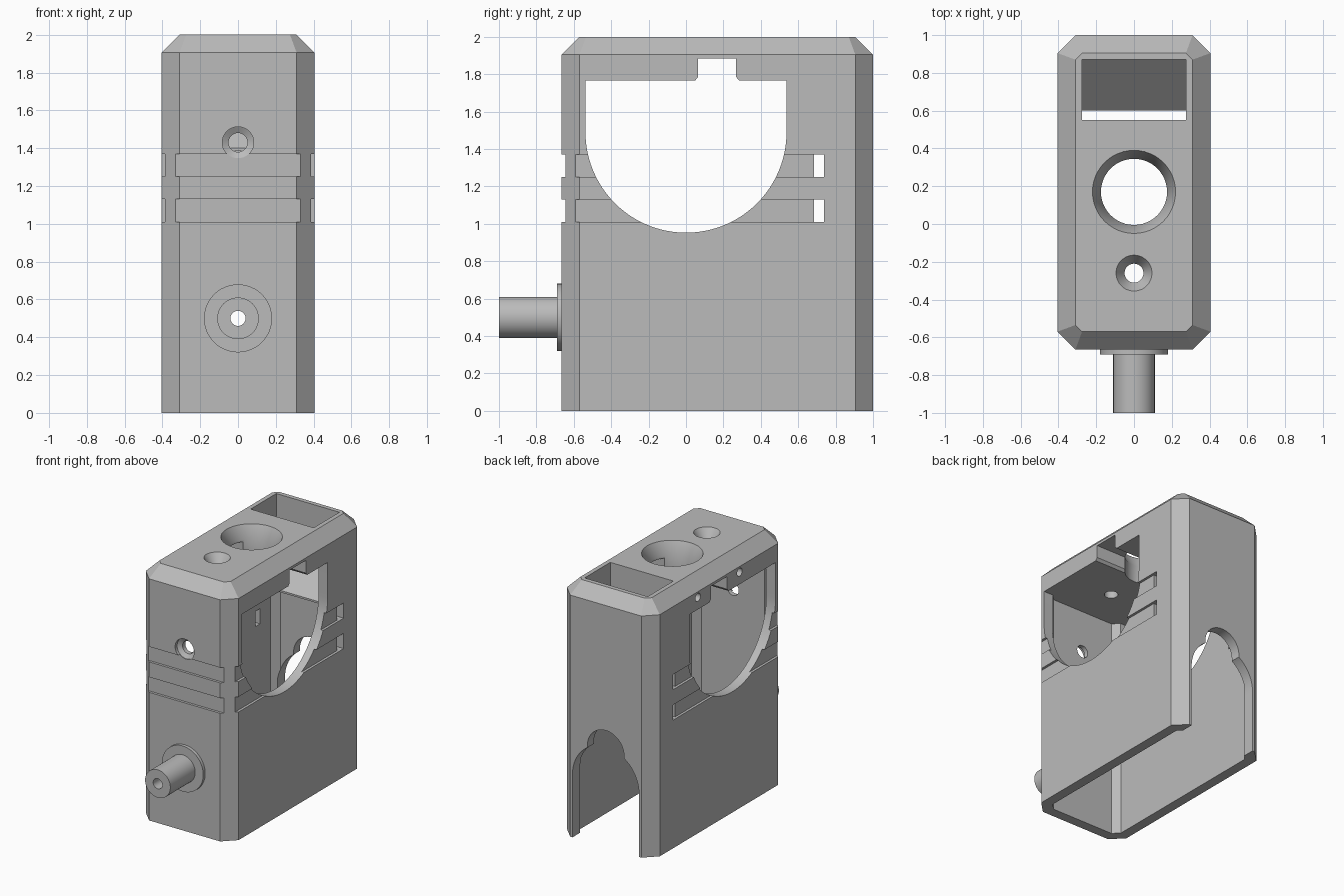
import bpy, bmesh, math
from mathutils import Matrix, Vector

cube = bpy.data.objects.get("Cube")
if cube:
    bpy.data.objects.remove(cube, do_unlink=True)

grey = bpy.data.materials.new("plain grey")
grey.use_nodes = True
colour = (0.5, 0.5, 0.5, 1)
grey.diffuse_color = colour
grey.node_tree.nodes["Principled BSDF"].inputs["Base Color"].default_value = colour

AXES = {"x": lambda u, v, w: (w, u, v),
        "y": lambda u, v, w: (u, w, v),
        "z": lambda u, v, w: (u, v, w)}


def loft(name, rings, axis="z"):
    """Skin a list of (outline, position) rings along an axis and cap the ends."""
    bm = bmesh.new()
    loops = [[bm.verts.new(AXES[axis](u, v, w)) for u, v in pts] for pts, w in rings]
    count = len(loops[0])
    for a, b in zip(loops, loops[1:]):
        for i in range(count):
            j = (i + 1) % count
            bm.faces.new((a[i], a[j], b[j], b[i]))
    bm.faces.new(loops[0])
    bm.faces.new(loops[-1])
    bmesh.ops.recalc_face_normals(bm, faces=bm.faces)
    mesh = bpy.data.meshes.new(name)
    bm.to_mesh(mesh)
    bm.free()
    mesh.materials.append(grey)
    obj = bpy.data.objects.new(name, mesh)
    bpy.context.collection.objects.link(obj)
    return obj


def circle(u, v, r, n=48, start=0.0, sweep=math.tau):
    steps = n if sweep == math.tau else n - 1
    return [(u + r * math.cos(start + sweep * i / steps),
             v + r * math.sin(start + sweep * i / steps)) for i in range(n)]


def rect(u0, u1, v0, v1):
    return [(u0, v0), (u1, v0), (u1, v1), (u0, v1)]


def octagon(inset, chamfer):
    x, y0, y1, c = 0.405 - inset, inset - 0.665, 1 - inset, chamfer
    return [(c - x, y0), (x - c, y0), (x, y0 + c), (x, y1 - c),
            (x - c, y1), (c - x, y1), (-x, y1 - c), (-x, y0 + c)]


def cut(target, cutter):
    mod = target.modifiers.new("cut", "BOOLEAN")
    mod.operation, mod.solver, mod.object = "DIFFERENCE", "EXACT", cutter
    bpy.context.view_layer.objects.active = target
    bpy.ops.object.modifier_apply(modifier=mod.name)
    bpy.data.objects.remove(cutter, do_unlink=True)


def box(u, v, w, axis="z"):
    return loft("cutter", [(rect(*u, *v), w[0]), (rect(*u, *v), w[1])], axis)


def drill(target, u, v, r, span, axis):
    cut(target, loft("cutter", [(circle(u, v, r), s) for s in span], axis))


# Housing shell, chamfered at the corners and the top, open below
housing = loft("housing", [(octagon(0, 0.095), 0), (octagon(0, 0.095), 1.905),
                           (octagon(0.095, 0.035), 2)])
cut(housing, loft("cutter", [(octagon(0.08, 0.05), -0.1), (octagon(0.08, 0.05), 1.765)]))

# Round-bottomed side window with a notch in its top edge
window = circle(0, 1.49, 0.5375, 49, math.pi, math.pi)
window += [(0.5375, 1.765), (0.285, 1.765), (0.268, 1.785), (0.268, 1.885),
           (0.065, 1.885), (0.065, 1.785), (0.048, 1.765), (-0.5375, 1.765)]
cut(housing, loft("cutter", [(window, -1), (window, 1)], "x"))

# Strap grooves around the front and sides, with slots through the sides
for z in (1.01, 1.25):
    band = (z, z + 0.12)
    cut(housing, box((-0.5, 0.5), band, (-0.8, -0.645), "y"))
    for side in (-1, 1):
        cut(housing, box((-0.7, 0.738), band, sorted((side * 0.385, side * 0.6)), "x"))
    cut(housing, box((0.685, 0.738), band, (-0.6, 0.6), "x"))

# Keyhole arch in the back wall
arch = [(0.29, -0.1)] + circle(0, 0.5, 0.29, 33, 0, math.pi) + [(-0.29, -0.1)]
cut(housing, loft("cutter", [(arch, 0.8), (arch, 1.2)], "y"))
drill(housing, 0, 0.76, 0.16, (0.8, 1.2), "y")

# Rectangular pocket and countersunk holes in the top
cut(housing, box((-0.275, 0.275), (0.55, 0.87), (1.7, 2.1)))
for y, inner, outer, floor in ((0.17, 0.175, 0.22, 1.9), (-0.26, 0.05, 0.095, 1.93)):
    cut(housing, loft("cutter", [(circle(0, y, inner), 1.7), (circle(0, y, inner), floor),
                                 (circle(0, y, outer), 2), (circle(0, y, outer), 2.1)]))

# Countersunk front hole, nozzle bore and side screw holes
cut(housing, loft("cutter", [(circle(0, 1.43, r), y) for r, y in
                             ((0.083, -0.8), (0.083, -0.64), (0.05, -0.62), (0.05, -0.5))], "y"))
drill(housing, 0, 0.5, 0.04, (-0.8, -0.5), "y")
for y in (-0.09, 0.43):
    drill(housing, y, 1.86, 0.032, (-0.6, -0.25), "x")

# Sloped deflector below the pocket
ramp = [(0.6, 1.385), (0.93, 1.385), (0.93, 1.72), (0.6, 1.4)]
deflector = loft("deflector", [(ramp, -0.33), (ramp, 0.33)], "x")

# Nozzle with flange and bore
nozzle = loft("nozzle", [(circle(0, 0.5, r), y) for r, y in
                         ((0.18, -0.66), (0.18, -0.69), (0.11, -0.69), (0.11, -1))], "y")
drill(nozzle, 0, 0.5, 0.04, (-1.1, -0.6), "y")

# Smooth the round surfaces and keep the edges crisp
for obj in (housing, deflector, nozzle):
    bpy.ops.object.select_all(action="DESELECT")
    obj.select_set(True)
    bpy.context.view_layer.objects.active = obj
    bpy.ops.object.shade_smooth_by_angle(angle=math.radians(25))
